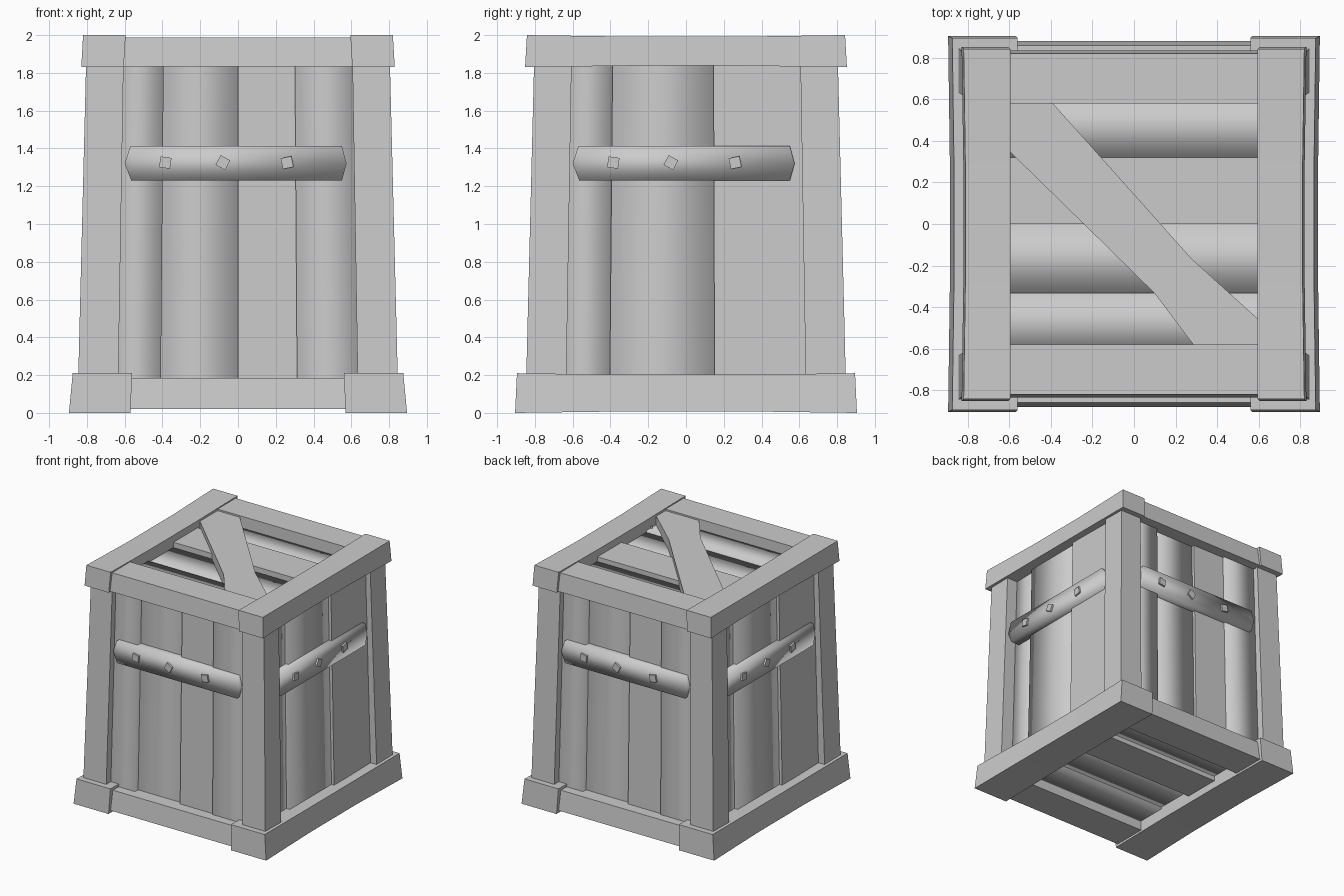
import bpy, math
from mathutils import Matrix, Vector

if "Cube" in bpy.data.objects:
    bpy.data.objects.remove(bpy.data.objects["Cube"])


def mesh(name, verts, faces, smooth=False, mat=None):
    me = bpy.data.meshes.new(name)
    me.from_pydata([tuple(v) for v in verts], [], faces)
    if mat:
        me.transform(mat)
    if smooth:
        me.polygons.foreach_set("use_smooth", [True] * len(me.polygons))
    me.update()
    ob = bpy.data.objects.new(name, me)
    bpy.context.collection.objects.link(ob)
    return ob


def loft(name, rings, caps=True, smooth=False, mat=None):
    """Skin a list of equal-length closed rings."""
    n = len(rings[0])
    verts = [v for r in rings for v in r]
    faces = [(i * n + j, i * n + (j + 1) % n, (i + 1) * n + (j + 1) % n, (i + 1) * n + j)
             for i in range(len(rings) - 1) for j in range(n)]
    if caps:
        faces += [tuple(reversed(range(n))), tuple(range(len(verts) - n, len(verts)))]
    ob = mesh(name, verts, faces, smooth)
    if mat:
        ob.data.transform(mat)
    import bmesh
    bm = bmesh.new()
    bm.from_mesh(ob.data)
    bmesh.ops.recalc_face_normals(bm, faces=bm.faces)
    bm.to_mesh(ob.data)
    bm.free()
    return ob


def turn(k):
    return Matrix.Rotation(k * math.pi / 2, 4, 'Z')


# Side rails running front to back, slightly bowed in the middle
def side_rail(name, s, inner, out0, out1, z0, z1, half, half_top, bow):
    rings = []
    for t, b in ((-1, 0), (-.35, bow), (.35, bow), (1, 0)):
        yb, yt = t * half, t * half_top
        rings.append([(s * inner, yb, z0 + b), (s * (out0 - b), yb, z0 + b),
                      (s * (out1 - b), yt, z1 - b), (s * (inner - .01), yt, z1 - b)])
    loft(name, rings)


for s, side in ((-1, "left"), (1, "right")):
    side_rail(side + "_bottom_rail", s, .57, .895, .875, 0, .21, .905, .895, .008)
    side_rail(side + "_top_rail", s, .605, .83, .82, 1.83, 2.0, .852, .842, .008)

# Front and back rails, set a little behind the side rail ends
for s, side in ((-1, "front"), (1, "back")):
    for part, hx, i, o0, o1, z0, z1 in (("_bottom_rail", .62, .59, .88, .86, .02, .185),
                                        ("_top_rail", .65, .58, .835, .82, 1.835, 1.988)):
        loft(side + part, [[(x, s * i, z0), (x, s * o0, z0), (x, s * o1, z1), (x, s * i, z1)]
                           for x in (-hx, hx)])

# Tapered corner posts
for sx in (-1, 1):
    for sy in (-1, 1):
        loft("corner_post", [[(sx * a, sy * a, z), (sx * b, sy * a, z),
                              (sx * b, sy * b, z), (sx * a, sy * b, z)]
                             for a, b, z in ((.635, .848, .1), (.605, .803, 1.9))])


# Wall planks: leaning strips, (left, right, depth, smooth) seen from outside
def plank(u0, u1, d, smooth, k):
    lean = .03
    def ring(z, w, dd):
        return [(u0 * w, -dd + .12, z), (u0 * w, -dd, z), (u1 * w, -dd, z), (u1 * w, -dd + .12, z)]
    a, b = ring(.1, 1.01, d), ring(1.92, .97, d - lean)
    mesh("wall_plank", a + b, [(0, 1, 5, 4), (1, 2, 6, 5), (2, 3, 7, 6)], smooth, turn(k))


FRONT = ((-.66, -.405, .785, True), (-.405, 0, .745, True),
         (0, .31, .77, False), (.31, .66, .785, True))
SIDE = ((-.66, -.40, .735, True), (-.40, .15, .765, True),
        (.15, .405, .79, False), (.405, .66, .79, False))
for k in range(4):
    for p in (SIDE if k % 2 else FRONT):
        plank(*p, k)

# Pointed battens with square nail heads, one per wall
for k in range(4):
    outline = [(-.60, 1.32), (-.565, 1.23), (.55, 1.23), (.575, 1.32), (.55, 1.412), (-.57, 1.412)]
    back = [(u, -.72, z) for u, z in outline]
    front = [(u, -.80, z) for u, z in outline]
    faces = [(6, 7, 8, 9, 10, 11)] + [(j, (j + 1) % 6, 6 + (j + 1) % 6, 6 + j) for j in range(6)]
    mesh("batten", back + front, faces, True, turn(k))
    for u, ang in ((-.385, .15), (-.08, .5), (.26, -.2)):
        r = .029
        m = turn(k) @ Matrix.Translation((u, 0, 1.325)) @ Matrix.Rotation(ang, 4, 'Y')
        loft("nail_head", [[(-r, y, -r), (r, y, -r), (r, y, r), (-r, y, r)] for y in (-.78, -.815)],
             mat=m)

# Lid and floor planks running left to right
for name, mid, s in (("lid_plank", 0, 1), ("floor_plank", 2, -1)):
    for y0, y1, z, smooth in ((.32, .62, 1.89, True), (0, .32, 1.93, False),
                              (-.333, 0, 1.885, True), (-.62, -.333, 1.90, True)):
        prof = [(y0, z - .1), (y0, z), (y1, z), (y1, z - .1)]
        verts = [(x, y, mid + s * h) for x in (-.68, .68) for y, h in prof]
        faces = [(0, 4, 5, 1), (1, 5, 6, 2), (2, 6, 7, 3)]
        if s > 0:
            faces = [tuple(reversed(f)) for f in faces]
        mesh(name, verts, [tuple(reversed(f)) for f in faces], smooth)

# Diagonal brace across the lid
brace = [(-.61, .58), (-.61, .36), (.1, -.335), (.30, -.60), (.60, -.60), (.60, -.46),
         (.28, -.17), (-.39, .58)]
loft("lid_brace", [[(x, y, z) for x, y in brace] for z in (1.88, 1.975)])
